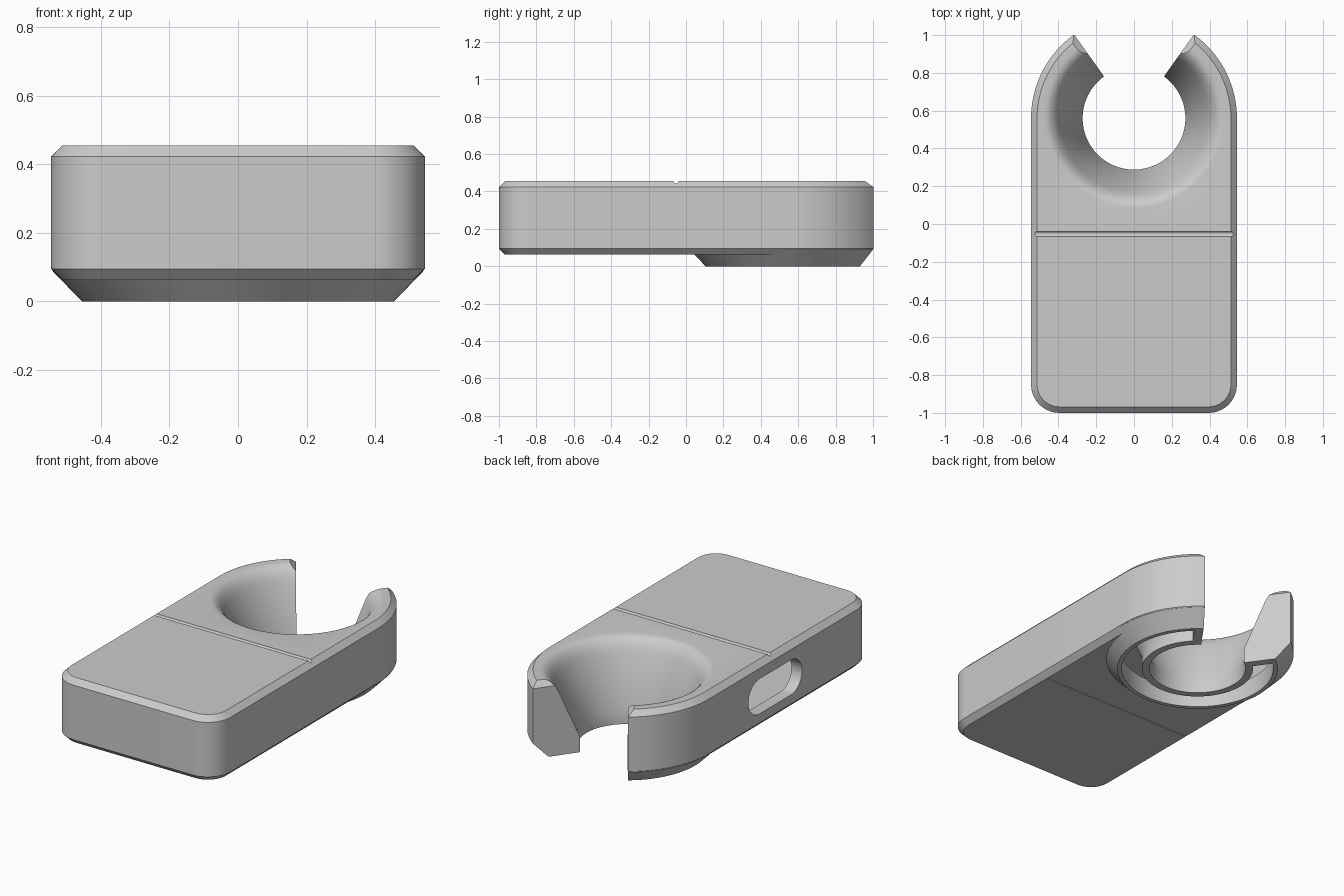
import bpy, bmesh
from math import sin, cos, tan, pi, radians
from mathutils import Vector

cube = bpy.data.objects.get("Cube")
if cube:
    bpy.data.objects.remove(cube, do_unlink=True)

HALF_W, RING_Y, FRONT = 0.545, 0.56, -1.0
SLAB_Z, WALL_Z, SHOULDER_Z, TOP_Z = 0.063, 0.095, 0.423, 0.455
GAP = radians(35.6)      # half angle of the opening at the back


def loft(name, rings):
    """Closed solid through matching rings of points, normals outward."""
    bm = bmesh.new()
    loops = [[bm.verts.new(p) for p in ring] for ring in rings]
    for a, b in zip(loops, loops[1:]):
        for i in range(len(a)):
            j = (i + 1) % len(a)
            bm.faces.new((a[i], a[j], b[j], b[i]))
    bm.faces.new(loops[0][::-1])
    bm.faces.new(loops[-1])
    if bm.calc_volume(signed=True) < 0:
        bmesh.ops.reverse_faces(bm, faces=bm.faces[:])
    mesh = bpy.data.meshes.new(name)
    bm.to_mesh(mesh)
    bm.free()
    obj = bpy.data.objects.new(name, mesh)
    bpy.context.collection.objects.link(obj)
    return obj


def arc(cx, cy, r, start, end, n):
    return [(cx + r * cos(start + (end - start) * i / n),
             cy + r * sin(start + (end - start) * i / n)) for i in range(n + 1)]


def outline(z, inset):
    """Plan of the body: round back, straight sides, rounded front corners."""
    c = 0.15
    x, y, r = HALF_W - c, FRONT + c, c - inset
    pts = arc(0, RING_Y, HALF_W - inset, 0, pi, 64)
    pts += arc(-x, y, r, pi, 1.5 * pi, 10) + arc(x, y, r, 1.5 * pi, 2 * pi, 10)
    return [(px, py, z) for px, py in pts]


def turned(name, profile):
    """Solid of revolution about the ring axis."""
    return loft(name, [[(px, py, z) for px, py in arc(0, RING_Y, r, 0, 2 * pi, 128)[:-1]]
                       for r, z in profile])


def wedge(name, layers):
    """Back opening; each layer is (height, sideways offset)."""
    rings = []
    for z, d in layers:
        y = RING_Y - d / sin(GAP)
        w = (2 - y) * tan(GAP)
        rings.append([(0, y, z), (w, 2, z), (-w, 2, z)])
    return loft(name, rings)


def box(name, x, y0, y1, z0, z1):
    return loft(name, [[(-x, y0, z), (x, y0, z), (x, y1, z), (-x, y1, z)] for z in (z0, z1)])


def combine(target, tool, operation):
    mod = target.modifiers.new("combine", 'BOOLEAN')
    mod.operation, mod.solver, mod.object = operation, 'EXACT', tool
    bpy.context.view_layer.update()
    mesh = bpy.data.meshes.new_from_object(
        target.evaluated_get(bpy.context.evaluated_depsgraph_get()))
    target.modifiers.clear()
    target.data = mesh
    bpy.data.objects.remove(tool, do_unlink=True)


# Main body with chamfered rims, and the conical foot under the ring
body = loft("holder_body", [outline(SLAB_Z, 0.032), outline(WALL_Z, 0),
                            outline(SHOULDER_Z, 0), outline(TOP_Z, 0.032)])
foot = turned("ring_foot", [(0.455, 0), (0.542, 0.09), (0.5, 0.2)])
combine(body, foot, 'UNION')

# Bore: straight throat, flared cone and rounded lip
throat, cone_top = Vector((0.272, 0.09)), Vector((0.388, 0.365))
control, lip = Vector((0.422, 0.452)), Vector((0.475, TOP_Z))
flare = [throat]
for i in range(11):
    t = i / 10
    flare.append(cone_top * (1 - t) ** 2 + control * 2 * t * (1 - t) + lip * t * t)

# Hollow interior, open below through a ring-shaped slot around the bore
cavity = loft("cavity", [outline(z, 0.07) for z in (0.115, 0.395)])
combine(cavity, turned("slot", [(0.43, -0.1), (0.43, 0.2)]), 'UNION')
tube = [(0.315, -0.2), (0.315, throat.y)]
tube += [(p.x + 0.043, p.y) for p in flare[1:]] + [(lip.x + 0.043, 0.6)]
combine(cavity, turned("tube", tube), 'DIFFERENCE')
combine(cavity, wedge("end_walls", [(-0.3, 0.05), (0.7, 0.05)]), 'DIFFERENCE')
combine(body, cavity, 'DIFFERENCE')

bore = [(throat.x, -0.1)] + [tuple(p) for p in flare] + [(lip.x, 0.6)]
combine(body, turned("bore", bore), 'DIFFERENCE')

# Back opening, then the chamfer along its top edges
combine(body, wedge("opening", [(-0.2, 0), (0.7, 0)]), 'DIFFERENCE')
combine(body, wedge("opening_chamfer", [(SHOULDER_Z - 0.01, -0.01), (TOP_Z + 0.05, 0.082)]),
        'DIFFERENCE')

# Oval window in one side wall
window = arc(0.08, 0.255, 0.105, -pi / 2, pi / 2, 16) + arc(-0.22, 0.255, 0.105, pi / 2, 1.5 * pi, 16)
combine(body, loft("window", [[(x, y, z) for y, z in window] for x in (-0.7, -0.42)]), 'DIFFERENCE')

# Round groove across the top and lid seam underneath
groove = arc(-0.053, TOP_Z, 0.013, 0, 2 * pi, 16)[:-1]
combine(body, loft("groove", [[(x, y, z) for y, z in groove] for x in (-0.7, 0.7)]), 'DIFFERENCE')
combine(body, box("lid_seam", 0.512, -0.157, -0.153, 0.03, 0.068), 'DIFFERENCE')

# Single grey plastic
grey = bpy.data.materials.new("light_grey")
grey.use_nodes = True
grey.diffuse_color = (0.6, 0.6, 0.6, 1)
grey.node_tree.nodes["Principled BSDF"].inputs["Base Color"].default_value = (0.6, 0.6, 0.6, 1)
body.data.materials.clear()
body.data.materials.append(grey)

bpy.ops.object.select_all(action='DESELECT')
body.select_set(True)
bpy.context.view_layer.objects.active = body
bpy.ops.object.shade_smooth_by_angle(angle=radians(25))
